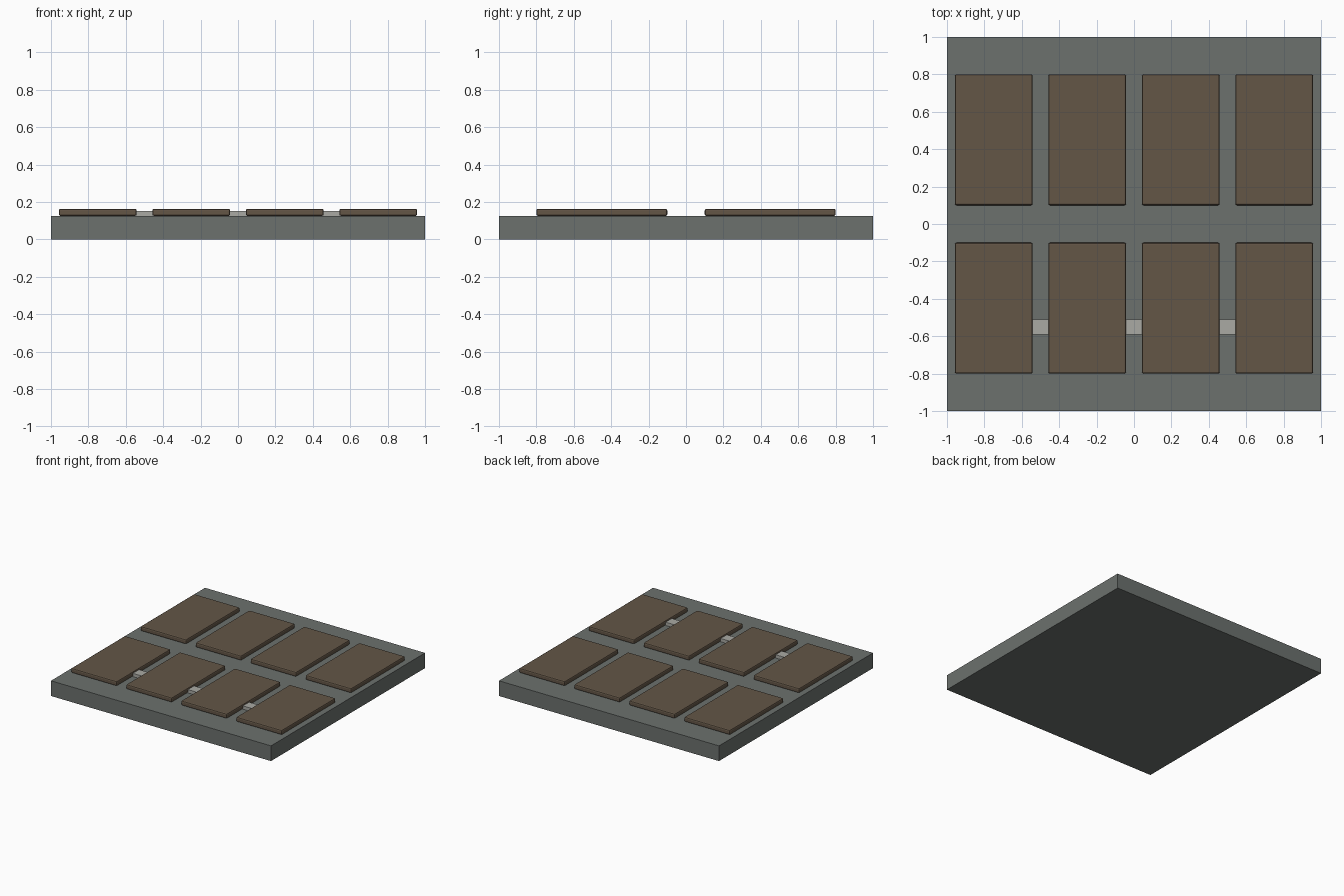
import bpy

if "Cube" in bpy.data.objects:
    bpy.data.objects.remove(bpy.data.objects["Cube"])


def material(name, rgb):
    m = bpy.data.materials.new(name)
    m.diffuse_color = (*rgb, 1.0)
    m.use_nodes = True
    m.node_tree.nodes["Principled BSDF"].inputs["Base Color"].default_value = m.diffuse_color
    return m


def box(name, center, size, mat, bevel=0.0):
    bpy.ops.mesh.primitive_cube_add(size=1, location=center)
    ob = bpy.context.object
    ob.name = name
    ob.scale = size
    bpy.ops.object.transform_apply(location=False, rotation=False, scale=True)
    ob.data.materials.append(mat)
    if bevel:
        mod = ob.modifiers.new("rounded_edges", "BEVEL")
        mod.width = bevel
        mod.segments = 2
    return ob


stone = material("dark_grey", (0.15, 0.165, 0.155))
wood = material("brown", (0.125, 0.092, 0.062))
metal = material("light_grey", (0.40, 0.40, 0.37))

BASE_H = 0.125
PANEL_H = 0.039

# Square base slab
box("base_slab", (0, 0, BASE_H / 2), (2, 2, BASE_H), stone)

# Two rows of four raised panels
for row, y in (("front", -0.45), ("back", 0.45)):
    for i in range(4):
        box(f"{row}_panel_{i + 1}", (-0.75 + 0.5 * i, y, BASE_H + PANEL_H / 2),
            (0.416, 0.7, PANEL_H), wood, bevel=0.01)

# Small connectors bridging the gaps of the front row
for i in range(3):
    box(f"connector_{i + 1}", (-0.5 + 0.5 * i, -0.55, BASE_H + 0.0135),
        (0.09, 0.08, 0.027), metal)
